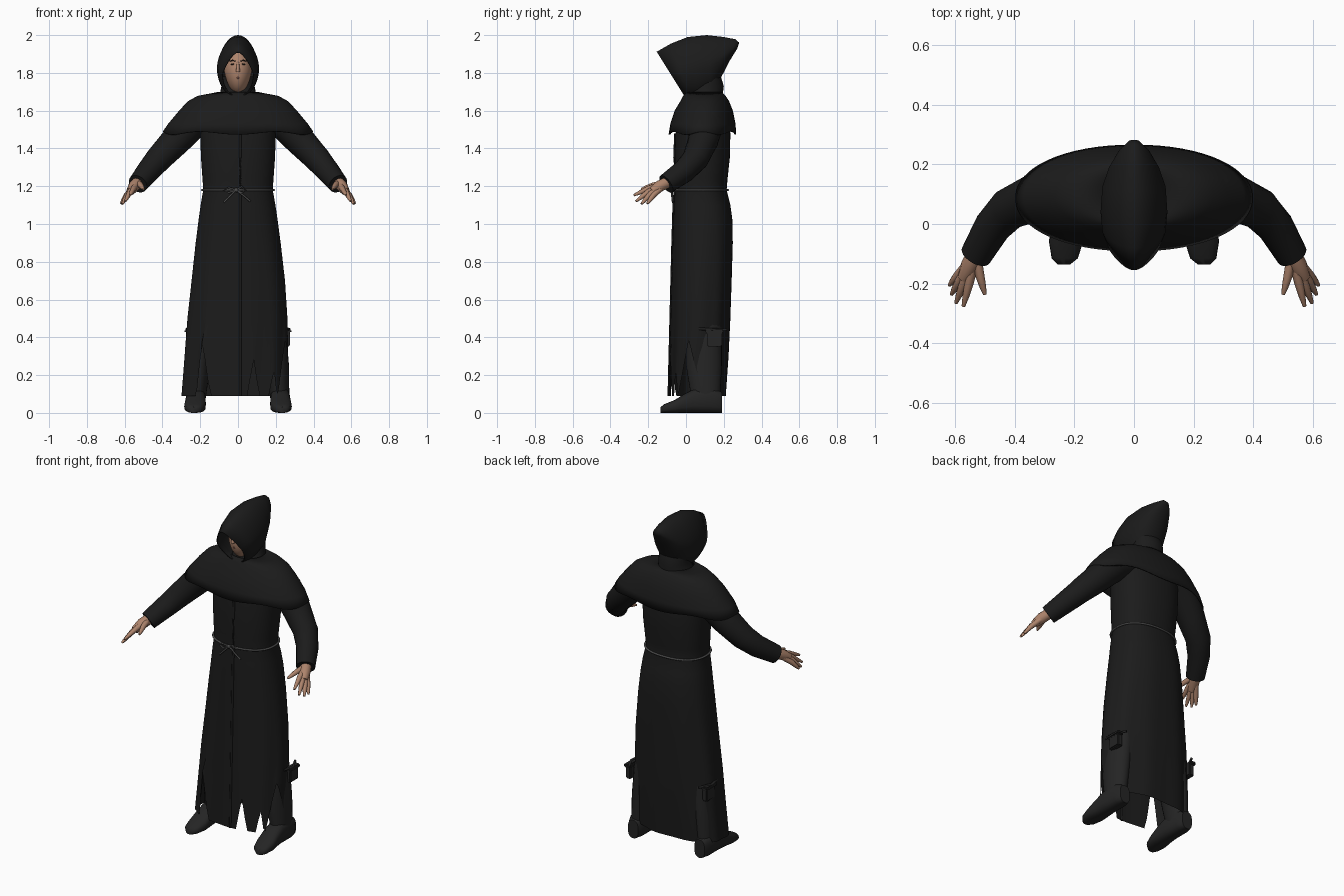
import bpy, bmesh
from math import sin, cos, pi, radians
from mathutils import Vector

if "Cube" in bpy.data.objects:
    bpy.data.objects.remove(bpy.data.objects["Cube"])


def material(name, r, g, b):
    m = bpy.data.materials.new(name)
    m.use_nodes = True
    m.diffuse_color = (r, g, b, 1)
    node = next(n for n in m.node_tree.nodes if n.type == 'BSDF_PRINCIPLED')
    node.inputs["Base Color"].default_value = (r, g, b, 1)
    node.inputs["Roughness"].default_value = 0.9
    return m


CLOTH = material("black cloth", 0.011, 0.011, 0.011)
CHARCOAL = material("charcoal leather", 0.018, 0.018, 0.018)
SKIN = material("skin", 0.42, 0.23, 0.15)
CORD = material("grey cord", 0.07, 0.07, 0.07)
DARK = material("dark hair", 0.03, 0.02, 0.015)
LIPS = material("lips", 0.26, 0.11, 0.08)


def finish(name, bm, mat, angle=50):
    bmesh.ops.recalc_face_normals(bm, faces=bm.faces)
    mesh = bpy.data.meshes.new(name)
    bm.to_mesh(mesh)
    bm.free()
    mesh.materials.append(mat)
    ob = bpy.data.objects.new(name, mesh)
    bpy.context.collection.objects.link(ob)
    bpy.ops.object.select_all(action='DESELECT')
    ob.select_set(True)
    bpy.context.view_layer.objects.active = ob
    bpy.ops.object.shade_smooth_by_angle(angle=radians(angle))
    return ob


def loft(name, rings, mat, caps=(True, True), angle=50):
    """Skin a list of equally sized closed rings."""
    bm = bmesh.new()
    rows = [[bm.verts.new(p) for p in ring] for ring in rings]
    n = len(rows[0])
    for lo, hi in zip(rows, rows[1:]):
        for i in range(n):
            j = (i + 1) % n
            bm.faces.new((lo[i], lo[j], hi[j], hi[i]))
    if caps[0]:
        bm.faces.new(rows[0])
    if caps[1]:
        bm.faces.new(rows[-1])
    return finish(name, bm, mat, angle)


def power(v, e):
    return (abs(v) ** e) * (1 if v >= 0 else -1)


def section(z, cx, rx, y0, y1, n=32, e=1.0, fold=0.0, folds=9):
    """Horizontal superellipse ring between y0 and y1, with optional folds."""
    ring = []
    for i in range(n):
        a = 2 * pi * i / n
        k = 1 + fold * cos(folds * a + 0.6)
        ring.append(Vector((cx + rx * k * power(cos(a), e),
                            (y0 + y1) / 2 + (y1 - y0) / 2 * k * power(sin(a), e), z)))
    return ring


def tube(name, points, radii, mat, n=12, closed=False):
    """Round tapered tube through points."""
    pts = [Vector(p) for p in points]
    last = len(pts) - 1
    rings = []
    for k, (p, r) in enumerate(zip(pts, radii)):
        d = pts[min(k + 1, last)] - pts[max(k - 1, 0)]
        q = d.to_track_quat('Z', 'Y')
        rings.append([p + q @ Vector((r * cos(2 * pi * i / n), r * sin(2 * pi * i / n), 0))
                      for i in range(n)])
    return loft(name, rings, mat)


def ball(name, center, size, mat, taper=0.0):
    bm = bmesh.new()
    bmesh.ops.create_uvsphere(bm, u_segments=24, v_segments=16, radius=1)
    for v in bm.verts:
        v.co.x *= 1 - taper * max(0, -v.co.z)
        v.co = Vector(center) + Vector([a * b for a, b in zip(v.co, size)])
    return finish(name, bm, mat)


def block(name, center, size, mat, bevel=0.006):
    bm = bmesh.new()
    bmesh.ops.create_cube(bm, size=1)
    for v in bm.verts:
        v.co = Vector(center) + Vector([a * b for a, b in zip(v.co, size)])
    bmesh.ops.bevel(bm, geom=bm.edges[:], offset=bevel, segments=2, affect='EDGES')
    return finish(name, bm, mat)


# Robe: z, centre x, half width, front y, back y
ROBE = [(0.09, -0.02, 0.28, -0.09, 0.21), (0.3, -0.012, 0.272, -0.085, 0.225),
        (0.5, -0.005, 0.264, -0.08, 0.235), (0.7, 0, 0.247, -0.075, 0.242),
        (0.9, 0, 0.225, -0.07, 0.248), (1.03, 0, 0.208, -0.066, 0.245),
        (1.1, 0, 0.198, -0.064, 0.235), (1.18, 0, 0.184, -0.058, 0.215),
        (1.24, 0, 0.188, -0.06, 0.22), (1.35, 0, 0.196, -0.06, 0.232),
        (1.48, 0, 0.2, -0.055, 0.235), (1.58, 0, 0.2, -0.04, 0.22),
        (1.65, 0, 0.15, 0.0, 0.19)]
# Torn slits in the hem: angle, half width, height
SLITS = [(-0.25, 0.42, 0.3), (-2.15, 0.16, 0.3), (-1.25, 0.12, 0.2), (-0.8, 0.1, 0.15)]
N = 96
robe_rings = []
for z, cx, rx, y0, y1 in ROBE:
    ring = section(z, cx, rx, y0, y1, N, 0.87, 0.022 * max(0, 1 - z / 1.15))
    for i, p in enumerate(ring):
        a = 2 * pi * i / N
        a -= 2 * pi if a > pi else 0
        if z < 0.5:
            lift = max(h * max(0, 1 - abs(a - c) / w) for c, w, h in SLITS)
            p.z = 0.5 - (0.5 - z) * (0.41 - lift) / 0.41
    robe_rings.append(ring)
loft("robe", robe_rings, CLOTH, caps=(False, True))
tube("robe_front_edge", [(0.012, y0 * 1.01, z) for z, _, _, y0, _ in ROBE[:-2]],
     [0.007] * (len(ROBE) - 2), CLOTH, 8)

# Shoulder cape with a slightly wavy hem
CAPE = [(1.482, 0, 0.398, -0.092, 0.266), (1.53, 0, 0.37, -0.083, 0.262),
        (1.6, 0, 0.312, -0.06, 0.248), (1.65, 0, 0.265, -0.03, 0.228),
        (1.678, 0, 0.215, -0.015, 0.21), (1.7, 0, 0.1, 0.0, 0.19)]
cape_rings = [section(*row, n=64, e=0.95) for row in CAPE]
for i, p in enumerate(cape_rings[0]):
    p.z += 0.008 * cos(6 * pi * i / 32)
cape = loft("shoulder_cape", cape_rings, CLOTH, caps=(False, False), angle=70)
solid = cape.modifiers.new("thickness", 'SOLIDIFY')
solid.thickness = 0.008

# Collar under the hood
loft("collar", [section(z, 0, rx, y0, y1) for z, rx, y0, y1 in
                [(1.64, 0.13, -0.015, 0.2), (1.69, 0.095, 0.005, 0.195),
                 (1.73, 0.088, 0.03, 0.2), (1.78, 0.085, 0.06, 0.185)]],
     CLOTH, caps=(False, True))

# Hood: top y, top z, bottom y, bottom z, half width, pointedness
HOOD = [(-0.155, 1.912, -0.005, 1.672, 0.086, 0.4), (-0.08, 1.955, 0.025, 1.668, 0.106, 0.25),
        (0.01, 1.99, 0.07, 1.668, 0.112, 0.12), (0.11, 2.0, 0.14, 1.69, 0.106, 0.15),
        (0.2, 1.99, 0.18, 1.765, 0.084, 0.2), (0.262, 1.978, 0.232, 1.865, 0.05, 0.2),
        (0.282, 1.96, 0.272, 1.93, 0.018, 0)]
hood_rings = []
for ty, tz, by, bz, w, point in HOOD:
    ring = []
    for i in range(40):
        a = 2 * pi * i / 40
        t = 0.5 + 0.5 * cos(a)
        ring.append(Vector((w * sin(a) * (1 - point * max(0, cos(a))),
                            by + (ty - by) * t, bz + (tz - bz) * t)))
    hood_rings.append(ring)
hood = loft("hood", hood_rings, CLOTH, caps=(False, True), angle=70)
solid = hood.modifiers.new("thickness", 'SOLIDIFY')
solid.thickness = 0.006

# Head and face
ball("head", (0, 0.05, 1.81), (0.074, 0.095, 0.122), SKIN, taper=0.22)
loft("neck", [section(z, 0, 0.05, 0.03, 0.14, 16) for z in (1.62, 1.78)], SKIN)
tube("nose", [(0, -0.034, 1.855), (0, -0.049, 1.825), (0, -0.05, 1.805)],
     [0.006, 0.009, 0.011], SKIN)
tube("mouth", [(-0.02, -0.03, 1.772), (0, -0.038, 1.774), (0.02, -0.03, 1.772)],
     [0.002, 0.006, 0.002], LIPS, 8)
for s, side in ((1, "left"), (-1, "right")):
    ball(side + "_eye", (s * 0.028, -0.031, 1.846), (0.011, 0.006, 0.005), DARK)
    tube(side + "_eyebrow", [(s * 0.013, -0.037, 1.862), (s * 0.03, -0.03, 1.867),
                             (s * 0.046, -0.016, 1.861)], [0.002, 0.004, 0.002], DARK, 8)

# Fingers: knuckle and tip on the left hand
FINGERS = {"index": ((0.553, -0.2, 1.187), (0.572, -0.276, 1.152)),
           "middle": ((0.571, -0.198, 1.172), (0.597, -0.265, 1.12)),
           "ring": ((0.584, -0.188, 1.16), (0.612, -0.236, 1.106)),
           "little": ((0.591, -0.173, 1.152), (0.619, -0.205, 1.108)),
           "thumb": ((0.516, -0.175, 1.205), (0.5, -0.236, 1.185))}

for s, side in ((1, "left"), (-1, "right")):
    def flip(*p):
        return Vector((s * p[0], p[1], p[2]))

    # Sleeves and hands
    tube(side + "_sleeve", [flip(0.17, 0.12, 1.58), flip(0.25, 0.11, 1.53), flip(0.33, 0.09, 1.44),
                            flip(0.42, 0.05, 1.345), flip(0.475, -0.01, 1.28),
                            flip(0.53, -0.105, 1.212)],
         [0.09, 0.09, 0.08, 0.07, 0.062, 0.053], CLOTH, 24)
    wrist = flip(0.53, -0.1, 1.22)
    tube(side + "_palm", [wrist, flip(0.55, -0.14, 1.2), flip(0.57, -0.182, 1.172)],
         [0.03, 0.031, 0.022], SKIN)
    for finger, (knuckle, tip) in FINGERS.items():
        k, t = flip(*knuckle), flip(*tip)
        tube(f"{side}_{finger}_finger", [wrist, k, k.lerp(t, 0.6), t],
             [0.017, 0.015, 0.011, 0.006], SKIN, 10)

    # Trouser legs and boots
    loft(side + "_trouser_leg", [section(z, s * x, rx, y0, y1, 24) for z, x, rx, y0, y1 in
                                 [(0.07, 0.222, 0.05, 0.03, 0.18), (0.25, 0.208, 0.062, 0.0, 0.19),
                                  (0.42, 0.19, 0.066, 0.0, 0.19), (0.9, 0.11, 0.08, 0.01, 0.19)]],
         CHARCOAL)
    boot = []
    for y, x, w, h in [(-0.135, 0.235, 0.022, 0.03), (-0.115, 0.232, 0.044, 0.046),
                       (-0.06, 0.228, 0.057, 0.068), (-0.01, 0.225, 0.055, 0.1),
                       (0.05, 0.224, 0.052, 0.13), (0.15, 0.224, 0.052, 0.13),
                       (0.19, 0.224, 0.034, 0.11)]:
        boot.append([Vector((s * x + w * power(cos(a), 0.8), y, h / 2 + h / 2 * power(sin(a), 0.7)))
                     for a in (2 * pi * i / 20 for i in range(20))])
    loft(side + "_boot", boot, CHARCOAL)

    # Strapped pouch on the side of the robe
    block(side + "_pouch", flip(0.258, 0.15, 0.392), (0.034, 0.08, 0.08), CHARCOAL)
    block(side + "_pouch_flap", flip(0.262, 0.15, 0.432), (0.04, 0.1, 0.022), CHARCOAL)
    tube(side + "_pouch_strap", [flip(0.262, 0.07, 0.445), flip(0.272, 0.14, 0.442),
                                 flip(0.235, 0.215, 0.44)], [0.007] * 3, CHARCOAL, 8)

# Waist cord and its bow
loop = section(1.18, 0, 0.19, -0.064, 0.221, 64, 0.87)
tube("waist_cord", loop + [loop[0]], [0.006] * 65, CORD, 8)
ball("cord_knot", (-0.01, -0.07, 1.18), (0.014, 0.01, 0.012), CORD)
for name, path in {
        "bow_loop_right": [(-0.01, -0.07, 1.18), (-0.05, -0.08, 1.192), (-0.075, -0.074, 1.178),
                           (-0.05, -0.076, 1.166), (-0.01, -0.07, 1.178)],
        "bow_loop_left": [(-0.01, -0.07, 1.18), (0.02, -0.08, 1.198), (0.04, -0.074, 1.178),
                          (0.02, -0.076, 1.165), (-0.01, -0.07, 1.178)],
        "cord_tail_right": [(-0.01, -0.072, 1.18), (-0.04, -0.074, 1.15), (-0.075, -0.07, 1.115)],
        "cord_tail_left": [(-0.01, -0.072, 1.18), (0.03, -0.074, 1.15), (0.065, -0.07, 1.12)]}.items():
    tube(name, path, [0.005] * len(path), CORD, 8)
